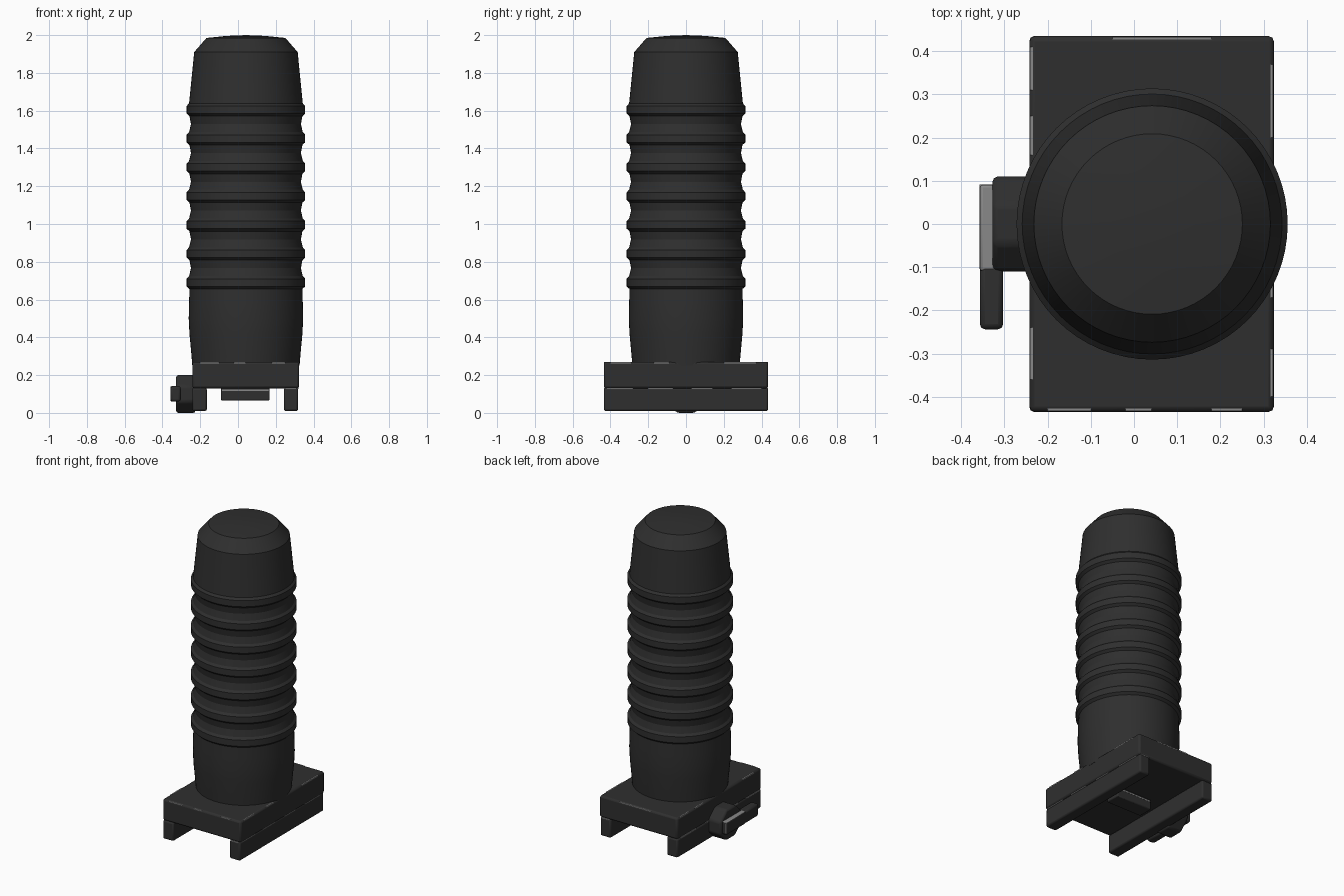
import bpy
import bmesh
import math

cube = bpy.data.objects.get("Cube")
if cube:
    bpy.data.objects.remove(cube, do_unlink=True)


def make_material(name, value):
    mat = bpy.data.materials.new(name)
    mat.use_nodes = True
    colour = (value, value, value, 1)
    mat.diffuse_color = colour
    mat.node_tree.nodes["Principled BSDF"].inputs["Base Color"].default_value = colour
    return mat


black = make_material("matte black", 0.028)
worn = make_material("worn grey metal", 0.25)


def finish(name, bm, bevel=0, angle=35):
    """Turn a bmesh into a shaded object, with optional rounded edges."""
    bmesh.ops.recalc_face_normals(bm, faces=bm.faces)
    mesh = bpy.data.meshes.new(name)
    bm.to_mesh(mesh)
    bm.free()
    obj = bpy.data.objects.new(name, mesh)
    bpy.context.collection.objects.link(obj)
    mesh.materials.append(black)
    mesh.materials.append(worn)
    if bevel:
        mod = obj.modifiers.new("rounded edges", "BEVEL")
        mod.width = bevel
        mod.segments = 2
        mod.limit_method = "ANGLE"
    bpy.ops.object.select_all(action="DESELECT")
    obj.select_set(True)
    bpy.context.view_layer.objects.active = obj
    bpy.ops.object.shade_smooth_by_angle(angle=math.radians(angle))
    return obj


def prism(name, outline, axis, low, high, bevel):
    """Extrude a closed outline along x (axis 0) or z (axis 2)."""
    bm = bmesh.new()
    place = (lambda a, b, t: (t, a, b)) if axis == 0 else (lambda a, b, t: (a, b, t))
    face = bm.faces.new([bm.verts.new(place(a, b, low)) for a, b in outline])
    grown = bmesh.ops.extrude_face_region(bm, geom=[face])
    for v in grown["geom"]:
        if isinstance(v, bmesh.types.BMVert):
            v.co[axis] = high
    return finish(name, bm, bevel)


def box(name, x0, x1, y0, y1, z0, z1, bevel=0.01):
    return prism(name, [(x0, y0), (x1, y0), (x1, y1), (x0, y1)], 2, z0, z1, bevel)


def wear(name, start, end, size=0.006):
    """Thin grey strip of rubbed metal running between two points on an edge."""
    spans = []
    for a, b in zip(start, end):
        pad = size / 2 if a == b else 0
        spans += [min(a, b) - pad, max(a, b) + pad]
    strip = box(name, *spans, bevel=0)
    for face in strip.data.polygons:
        face.material_index = 1


# Grip: lathed profile with seven raised rings
AXIS_X = 0.042
profile = [(0, 0.25), (0.284, 0.25), (0.288, 0.30), (0.299, 0.42), (0.303, 0.50), (0.301, 0.58)]
for i in range(7):
    z = 0.69 + i * 0.1525
    profile += [(0.299, z - 0.034), (0.314, z - 0.02), (0.314, z + 0.02), (0.301, z + 0.034)]
    if i < 6:
        profile.append((0.291, z + 0.076))
profile += [(0.274, 1.91), (0.209, 1.985), (0.1, 1.996), (0, 2.0)]

bm = bmesh.new()
verts = [bm.verts.new((AXIS_X + r, 0, z)) for r, z in profile]
edges = [bm.edges.new(pair) for pair in zip(verts, verts[1:])]
bmesh.ops.spin(bm, geom=verts + edges, cent=(AXIS_X, 0, 0), axis=(0, 0, 1),
               angle=math.tau, steps=64)
bmesh.ops.remove_doubles(bm, verts=bm.verts, dist=0.0005)
finish("ribbed_grip", bm, angle=22)

# Rail mount: base plate, two side rails and the cross lug
LEFT, RIGHT, END = 0.324, -0.242, 0.435
box("base_plate", RIGHT, LEFT, -END, END, 0.13, 0.27, 0.012)
box("right_rail", RIGHT, -0.165, -END, END, 0.01, 0.132)
box("left_rail", 0.243, 0.318, -END, END, 0.01, 0.132)
box("cross_lug", -0.09, 0.168, -0.05, 0.05, 0.066, 0.14, 0.006)

# Clamp: eight-sided boss on the right rail
radius = 0.1 / math.cos(math.pi / 8)
octagon = [(1.1 * radius * math.cos((k + 0.5) * math.pi / 4),
            0.1 + radius * math.sin((k + 0.5) * math.pi / 4)) for k in range(8)]
prism("clamp_boss", octagon, 0, -0.328, -0.225, 0.012)

# Lever: wide finger tab with a thinner arm across the boss
box("lever_tab", -0.357, -0.303, -0.244, -0.095, 0.06, 0.142, 0.012)
arm = box("lever_arm", -0.358, -0.32, -0.11, 0.092, 0.06, 0.142, 0.008)
for face in arm.data.polygons:
    if face.normal.z > 0.5:
        face.material_index = 1
wear("worn_arm_corner", (-0.355, 0.089, 0.07), (-0.355, 0.089, 0.138))

# Rubbed edges along the plate top, the rail seams and the lug
inset = 0.0045
top = 0.27 - inset
for x, dashes in ((LEFT - inset, ((-0.4, -0.29), (-0.17, -0.09), (0.2, 0.37))),
                  (RIGHT + inset, ((-0.36, -0.24), (0.16, 0.25), (0.31, 0.41)))):
    for low, high in dashes:
        wear("worn_plate_side_edge", (x, low, top), (x, high, top))
for y, dashes in ((END - inset, ((-0.05, 0.18),)),
                  (inset - END, ((-0.2, -0.1), (-0.02, 0.04), (0.18, 0.25)))):
    for low, high in dashes:
        wear("worn_plate_end_edge", (low, y, top), (high, y, top))
for x in (0.316, RIGHT + 0.003):
    for low, high in ((-0.42, -0.28), (-0.2, -0.07), (0.03, 0.14), (0.24, 0.4)):
        wear("worn_rail_seam", (x, low, 0.13), (x, high, 0.13))
for side in (-1, 1):
    wear("worn_left_rail_end", (0.25, side * 0.432, 0.13), (0.31, side * 0.432, 0.13))
    wear("worn_lug_edge", (-0.085, side * 0.048, 0.12), (0.163, side * 0.048, 0.12))
